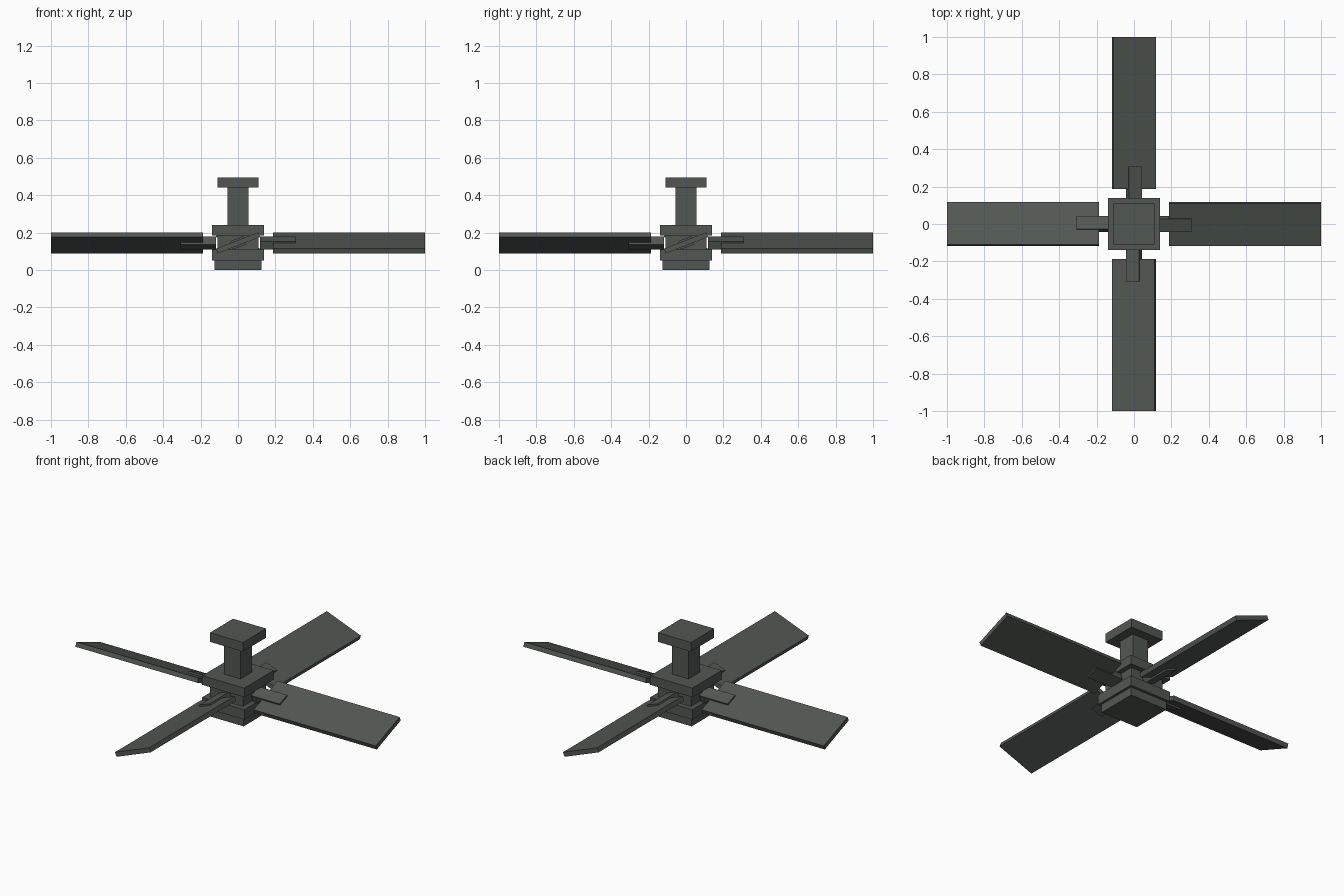
import bpy
from math import radians
from mathutils import Matrix, Vector

cube = bpy.data.objects.get("Cube")
if cube:
    bpy.data.objects.remove(cube, do_unlink=True)

# One dark metal finish for the whole fan
GREY = (0.085, 0.097, 0.088, 1)
metal = bpy.data.materials.new("dark grey metal")
metal.use_nodes = True
metal.diffuse_color = GREY
shader = metal.node_tree.nodes["Principled BSDF"]
shader.inputs["Base Color"].default_value = GREY
shader.inputs["Roughness"].default_value = 0.8


def box(name, size, place):
    """Add a box of the given size, moved by a matrix."""
    bpy.ops.mesh.primitive_cube_add(size=1)
    obj = bpy.context.object
    obj.name = name
    obj.data.transform(place @ Matrix.Diagonal((*size, 1)))
    obj.data.materials.append(metal)
    return obj


def block(name, half, low, high):
    """Square block centred on the axis between two heights."""
    centre = Matrix.Translation((0, 0, (low + high) / 2))
    return box(name, (half * 2, half * 2, high - low), centre)


def radial_plate(name, angle, inner, outer, width, thick):
    """Pitched plate that points outward from the axis."""
    place = (Matrix.Rotation(radians(angle), 4, "Z")
             @ Matrix.Translation(Vector(((inner + outer) / 2, 0, HUB_Z)))
             @ Matrix.Rotation(PITCH, 4, "X"))
    return box(name, (outer - inner, width, thick), place)


HUB_Z = 0.145
PITCH = radians(21)

# Central stack, from the bottom up
block("bottom_cap", 0.125, 0, 0.05)
block("lower_housing", 0.14, 0.05, 0.11)
block("motor_core", 0.11, 0.11, 0.185)
block("upper_housing", 0.14, 0.185, 0.24)
block("down_rod", 0.055, 0.24, 0.44)
block("ceiling_mount", 0.11, 0.44, 0.495)

# Four pitched blades, each held by a thicker arm
for side, angle in (("left", 0), ("back", 90), ("right", 180), ("front", 270)):
    radial_plate(side + "_arm", angle, 0.118, 0.308, 0.076, 0.046)
    radial_plate(side + "_blade", angle, 0.187, 1.0, 0.243, 0.027)
